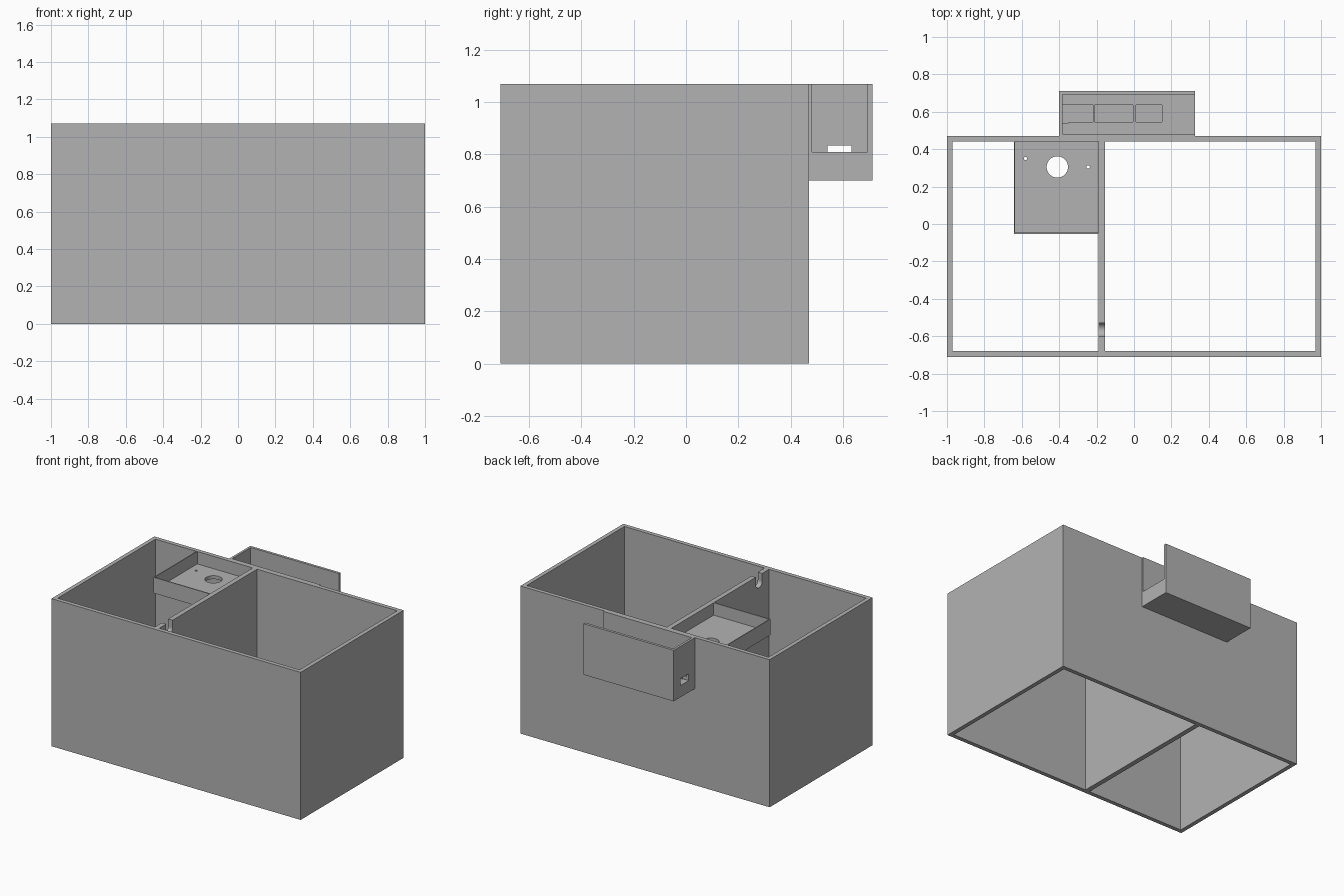
import bpy
import bmesh
from mathutils import Matrix, Vector

default = bpy.data.objects.get("Cube")
if default:
    bpy.data.objects.remove(default, do_unlink=True)

TOP = 1.07

grey = bpy.data.materials.new("plain grey")
grey.use_nodes = True
grey.diffuse_color = (0.45, 0.45, 0.45, 1)
grey.node_tree.nodes["Principled BSDF"].inputs["Base Color"].default_value = grey.diffuse_color


def add_object(name, bm):
    mesh = bpy.data.meshes.new(name)
    bm.to_mesh(mesh)
    bm.free()
    mesh.materials.append(grey)
    obj = bpy.data.objects.new(name, mesh)
    bpy.context.collection.objects.link(obj)
    return obj


def box(name, x, y, z):
    """Box from (min, max) ranges on each axis."""
    low, high = Vector((x[0], y[0], z[0])), Vector((x[1], y[1], z[1]))
    bm = bmesh.new()
    bmesh.ops.create_cube(bm, size=1, matrix=Matrix.Translation((low + high) / 2)
                          @ Matrix.Diagonal((*(high - low), 1)))
    return add_object(name, bm)


def cylinder(name, centre, radius, depth, axis="Z", sides=48):
    turn = Matrix.Rotation(1.5707963, 4, "Y") if axis == "X" else Matrix()
    bm = bmesh.new()
    bmesh.ops.create_cone(bm, cap_ends=True, segments=sides, radius1=radius,
                          radius2=radius, depth=depth,
                          matrix=Matrix.Translation(centre) @ turn)
    return add_object(name, bm)


def cut(target, *cutters):
    """Subtract each cutter from the target, then remove the cutter."""
    bpy.context.view_layer.objects.active = target
    for cutter in cutters:
        mod = target.modifiers.new("cut", "BOOLEAN")
        mod.operation, mod.solver, mod.object = "DIFFERENCE", "EXACT", cutter
        bpy.ops.object.modifier_apply(modifier=mod.name)
        bpy.data.objects.remove(cutter, do_unlink=True)


# Outer shell, open above and below
shell = box("outer_shell", (-1, 1), (-0.71, 0.47), (0, TOP))
cut(shell, box("shell_opening", (-0.97, 0.97), (-0.68, 0.44), (-0.1, 1.2)))

# Dividing wall with a rounded slot in its top edge
divider = box("dividing_wall", (-0.19, -0.155), (-0.68, 0.44), (0, TOP))
cut(divider,
    cylinder("slot_round", (-0.17, -0.565, 1.015), 0.036, 0.2, "X"),
    box("slot_top", (-0.27, -0.07), (-0.601, -0.529), (1.015, 1.2)))

# Shallow tray hung in the back corner, with one large and two small holes
tray = box("tray", (-0.642, -0.19), (-0.053, 0.44), (0.955, TOP))
cut(tray,
    box("tray_hollow", (-0.635, -0.1), (-0.045, 0.5), (0.98, 1.2)),
    cylinder("large_hole", (-0.41, 0.305, 0.96), 0.057, 0.2),
    cylinder("left_hole", (-0.245, 0.305, 0.96), 0.009, 0.2, sides=24),
    cylinder("right_hole", (-0.58, 0.35, 0.96), 0.009, 0.2, sides=24))

# Channel on the back, open above and at its left end
channel = box("back_channel", (-0.4, 0.325), (0.47, 0.712), (0.70, TOP))
cut(channel, box("channel_hollow", (-0.383, 0.5), (0.481, 0.693), (0.81, 1.2)))

# Floor pockets and the port through the channel's end wall
for start, end in ((-0.383, -0.22), (-0.21, -0.005), (0.01, 0.15)):
    cut(channel, box("pocket", (start, end), (0.545, 0.635), (0.785, 0.9)))
cut(channel, box("port", (-0.5, -0.35), (0.54, 0.632), (0.785, 0.835)))

# Smooth the round cuts while keeping the edges sharp
for part in (shell, divider, tray, channel):
    bpy.ops.object.select_all(action="DESELECT")
    part.select_set(True)
    bpy.context.view_layer.objects.active = part
    bpy.ops.object.shade_smooth_by_angle()
